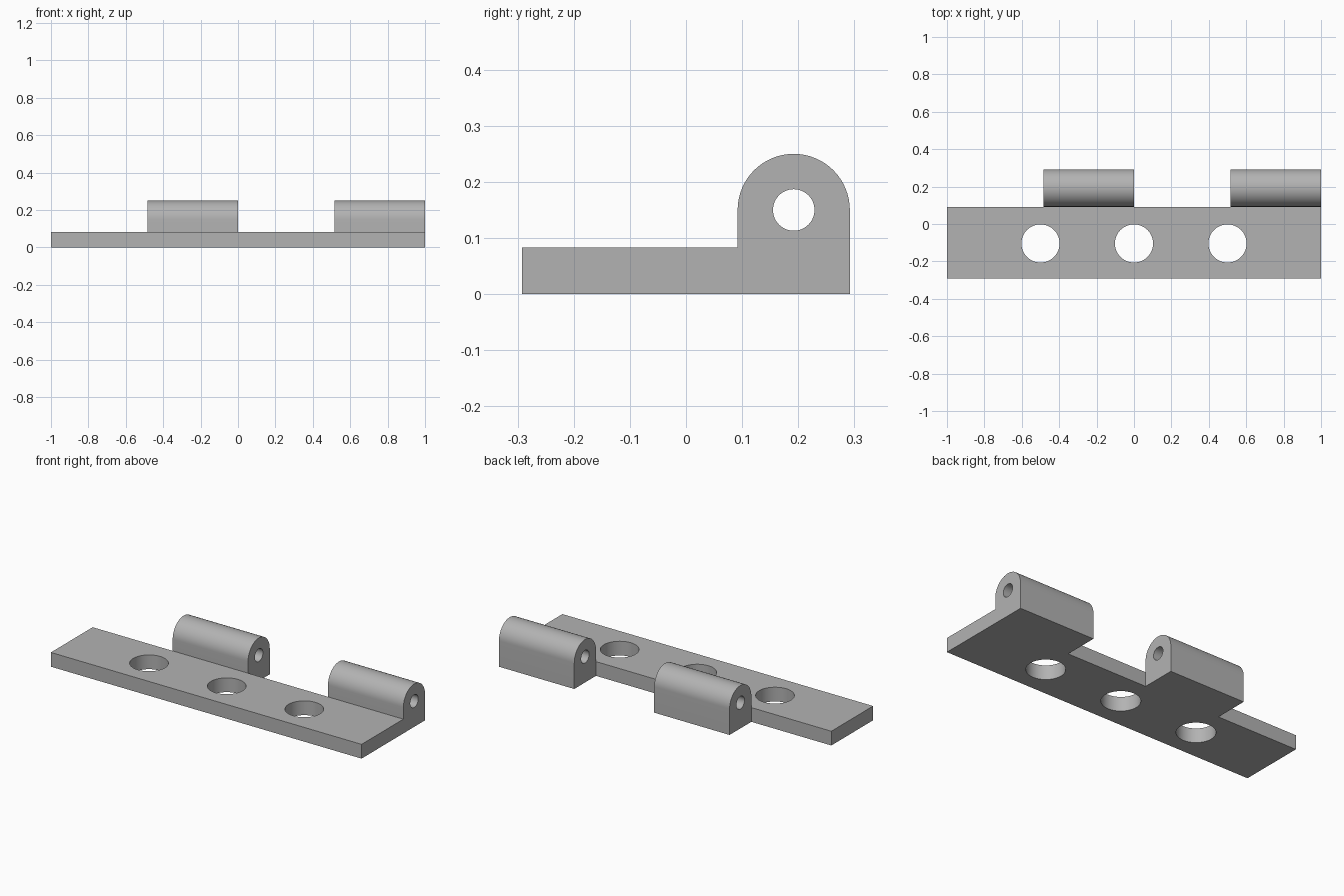
import bpy, bmesh
from math import sin, cos, pi, radians
from mathutils import Matrix, Vector

if "Cube" in bpy.data.objects:
    bpy.data.objects.remove(bpy.data.objects["Cube"])

THICK, FRONT, BACK = 0.083, -0.292, 0.292
RADIUS, AXIS_Y, AXIS_Z = 0.1, 0.192, 0.15
KNUCKLE_FRONT = AXIS_Y - RADIUS

steel = bpy.data.materials.new("plain grey")
steel.use_nodes = True
GREY = (0.45, 0.45, 0.45, 1)
steel.diffuse_color = GREY
steel.node_tree.nodes["Principled BSDF"].inputs["Base Color"].default_value = GREY


def prism(name, points, sweep):
    """Extrude a closed outline along a vector."""
    bm = bmesh.new()
    face = bm.faces.new([bm.verts.new(p) for p in points])
    ext = bmesh.ops.extrude_face_region(bm, geom=[face])["geom"]
    bmesh.ops.translate(bm, vec=Vector(sweep),
                        verts=[g for g in ext if isinstance(g, bmesh.types.BMVert)])
    bmesh.ops.recalc_face_normals(bm, faces=bm.faces)
    mesh = bpy.data.meshes.new(name)
    bm.to_mesh(mesh)
    bm.free()
    mesh.materials.append(steel)
    obj = bpy.data.objects.new(name, mesh)
    bpy.context.collection.objects.link(obj)
    return obj


def combine(target, other, operation):
    """Apply a boolean and remove the helper."""
    mod = target.modifiers.new(operation, "BOOLEAN")
    mod.operation, mod.solver, mod.object = operation, "EXACT", other
    bpy.context.view_layer.objects.active = target
    bpy.ops.object.modifier_apply(modifier=mod.name)
    bpy.data.objects.remove(other)


def circle(count, radius):
    return [(radius * cos(2 * pi * i / count), radius * sin(2 * pi * i / count))
            for i in range(count)]


# Flat leaf
leaf = prism("hinge_leaf", [(-1, FRONT, 0), (1, FRONT, 0),
                            (1, KNUCKLE_FRONT, 0), (-1, KNUCKLE_FRONT, 0)], (0, 0, THICK))

# Two round-topped knuckles with flat sides down to the base
arch = [(AXIS_Y + RADIUS * cos(pi * i / 32), AXIS_Z + RADIUS * sin(pi * i / 32))
        for i in range(33)]
outline = [(KNUCKLE_FRONT, 0), (BACK, 0)] + arch
for start in (-0.485, 0.515):
    knuckle = prism("knuckle", [(start, y, z) for y, z in outline], (0.485, 0, 0))
    combine(leaf, knuckle, "UNION")

# Pin bore through both knuckles
bore = prism("pin_bore", [(-1.2, AXIS_Y + a, AXIS_Z + b) for a, b in circle(48, 0.037)],
             (2.4, 0, 0))
combine(leaf, bore, "DIFFERENCE")

# Screw holes through the leaf
for x in (-0.5, 0, 0.5):
    hole = prism("screw_hole", [(x + a, -0.104 + b, -0.1) for a, b in circle(64, 0.102)],
                 (0, 0, 0.4))
    combine(leaf, hole, "DIFFERENCE")

# Smooth round surfaces, crisp edges
bpy.ops.object.select_all(action="DESELECT")
leaf.select_set(True)
bpy.context.view_layer.objects.active = leaf
bpy.ops.object.shade_smooth_by_angle(angle=radians(30))
